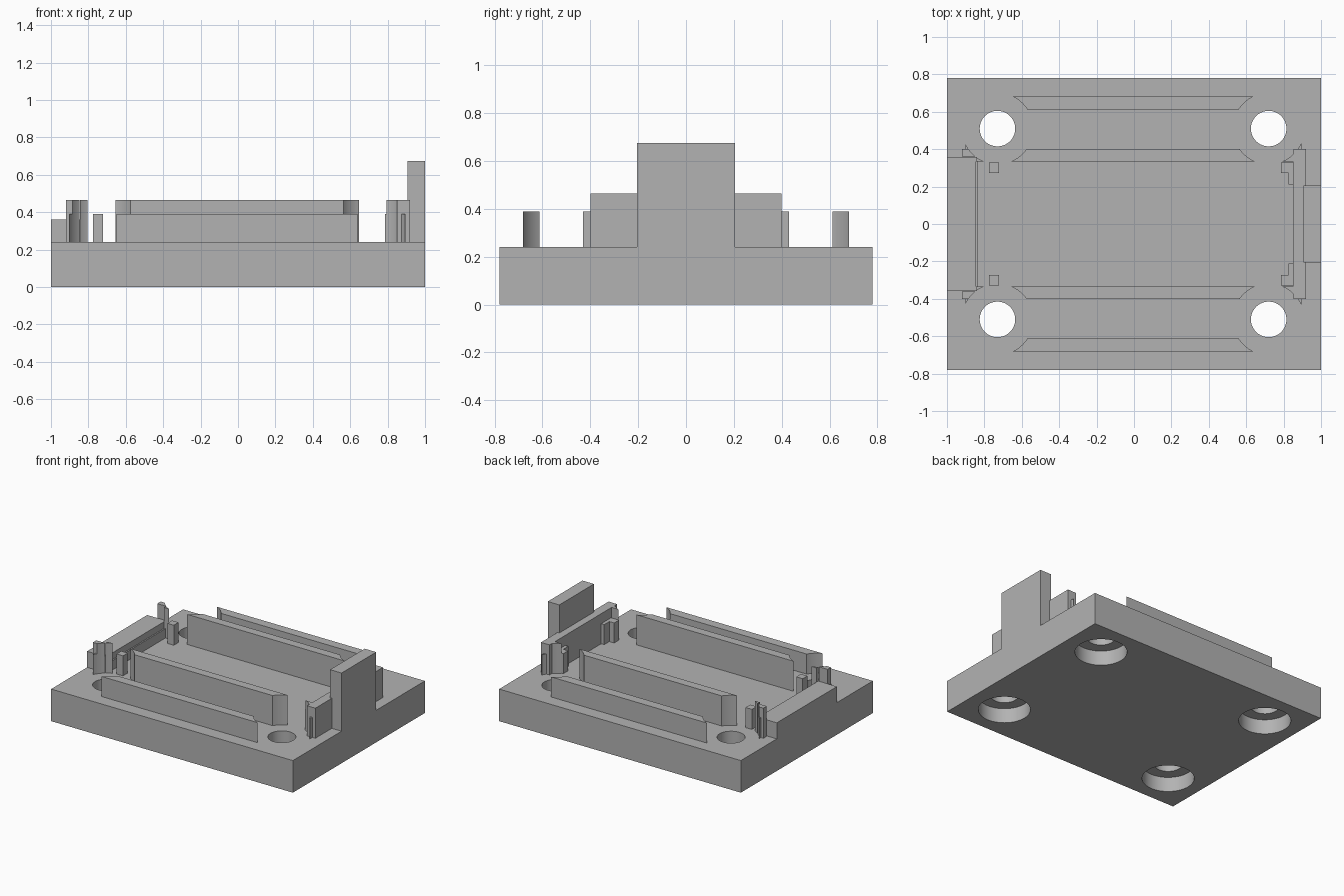
import bpy, bmesh, math
from mathutils import Matrix

if "Cube" in bpy.data.objects:
    bpy.data.objects.remove(bpy.data.objects["Cube"], do_unlink=True)

GREY = (0.45, 0.45, 0.45, 1)
grey = bpy.data.materials.new("plain grey")
grey.use_nodes = True
grey.diffuse_color = GREY
grey.node_tree.nodes["Principled BSDF"].inputs["Base Color"].default_value = GREY

TOP = 0.24          # deck height
SUNK = TOP - 0.01   # parts are set slightly into the deck
LOW, TALL = 0.39, 0.465
HOLES = [(x, y) for x in (-0.73, 0.72) for y in (-0.51, 0.51)]


def finish(name, bm):
    mesh = bpy.data.meshes.new(name)
    bm.to_mesh(mesh)
    bm.free()
    mesh.materials.append(grey)
    ob = bpy.data.objects.new(name, mesh)
    bpy.context.collection.objects.link(ob)
    return ob


def box(name, x0, x1, y0, y1, z1, z0=SUNK):
    bm = bmesh.new()
    place = Matrix.Translation(((x0 + x1) / 2, (y0 + y1) / 2, (z0 + z1) / 2))
    size = Matrix.Diagonal((x1 - x0, y1 - y0, z1 - z0, 1))
    bmesh.ops.create_cube(bm, size=1, matrix=place @ size)
    return finish(name, bm)


def hole_cutter(name, radius, z0, z1):
    bm = bmesh.new()
    for x, y in HOLES:
        bmesh.ops.create_cone(bm, cap_ends=True, segments=64, radius1=radius, radius2=radius,
                              depth=z1 - z0, matrix=Matrix.Translation((x, y, (z0 + z1) / 2)))
    ob = finish(name, bm)
    ob.hide_render = True
    return ob


def cut(ob, *cutters):
    bpy.ops.object.select_all(action='DESELECT')
    ob.select_set(True)
    bpy.context.view_layer.objects.active = ob
    for cutter in cutters:
        mod = ob.modifiers.new("cut", 'BOOLEAN')
        mod.operation = 'DIFFERENCE'
        mod.solver = 'EXACT'
        mod.object = cutter
        bpy.ops.object.modifier_apply(modifier=mod.name)
    bpy.ops.object.shade_smooth_by_angle(angle=math.radians(30))


bore = hole_cutter("bore_cutter", 0.095, -0.1, 0.5)
counterbore = hole_cutter("counterbore_cutter", 0.177, -0.1, 0.11)
clearance = hole_cutter("clearance_cutter", 0.19, 0.1, 0.9)

# Base plate with counterbored screw holes
cut(box("base_plate", -1, 1, -0.78, 0.78, TOP, 0), bore, counterbore)

# Parts mirrored front and back
for side, s in (("front", -1), ("back", 1)):
    def pair(name, x0, x1, y0, y1, z1, trim=True):
        ob = box(side + "_" + name, x0, x1, min(s * y0, s * y1), max(s * y0, s * y1), z1)
        if trim:
            cut(ob, clearance)

    # Long rails, scooped around the screw heads
    pair("outer_rail", -0.65, 0.645, 0.612, 0.682, LOW)
    pair("inner_rail", -0.66, 0.65, 0.335, 0.4, TALL)

    # Corner posts of the right end wall
    pair("right_corner_tall", -0.92, -0.79, 0.36, 0.4, TALL)
    pair("right_corner_inner", -0.845, -0.79, 0.335, 0.361, TALL)
    pair("right_corner_low", -0.9, -0.79, 0.36, 0.43, LOW)

    # Corner posts of the left end wall
    pair("left_corner_tall", 0.78, 0.92, 0.335, 0.4, TALL)
    pair("left_corner_low", 0.78, 0.895, 0.336, 0.43, LOW)

    # Small locating pegs
    pair("right_peg", -0.775, -0.722, 0.272, 0.328, LOW, False)
    pair("left_peg", 0.785, 0.83, 0.272, 0.328, LOW, False)
    pair("left_peg_web", 0.825, 0.855, 0.212, 0.328, LOW, False)

# Right end block with a thin ledge on its inner face
box("right_end_block", -1, -0.845, -0.355, 0.355, 0.36)
box("right_end_ledge", -0.85, -0.835, -0.34, 0.34, 0.31)

# Left end wall and upright stop
box("left_end_wall", 0.85, 0.92, -0.399, 0.399, TALL)
box("left_stop", 0.905, 1, -0.205, 0.205, 0.675)

for cutter in (bore, counterbore, clearance):
    bpy.data.objects.remove(cutter, do_unlink=True)
